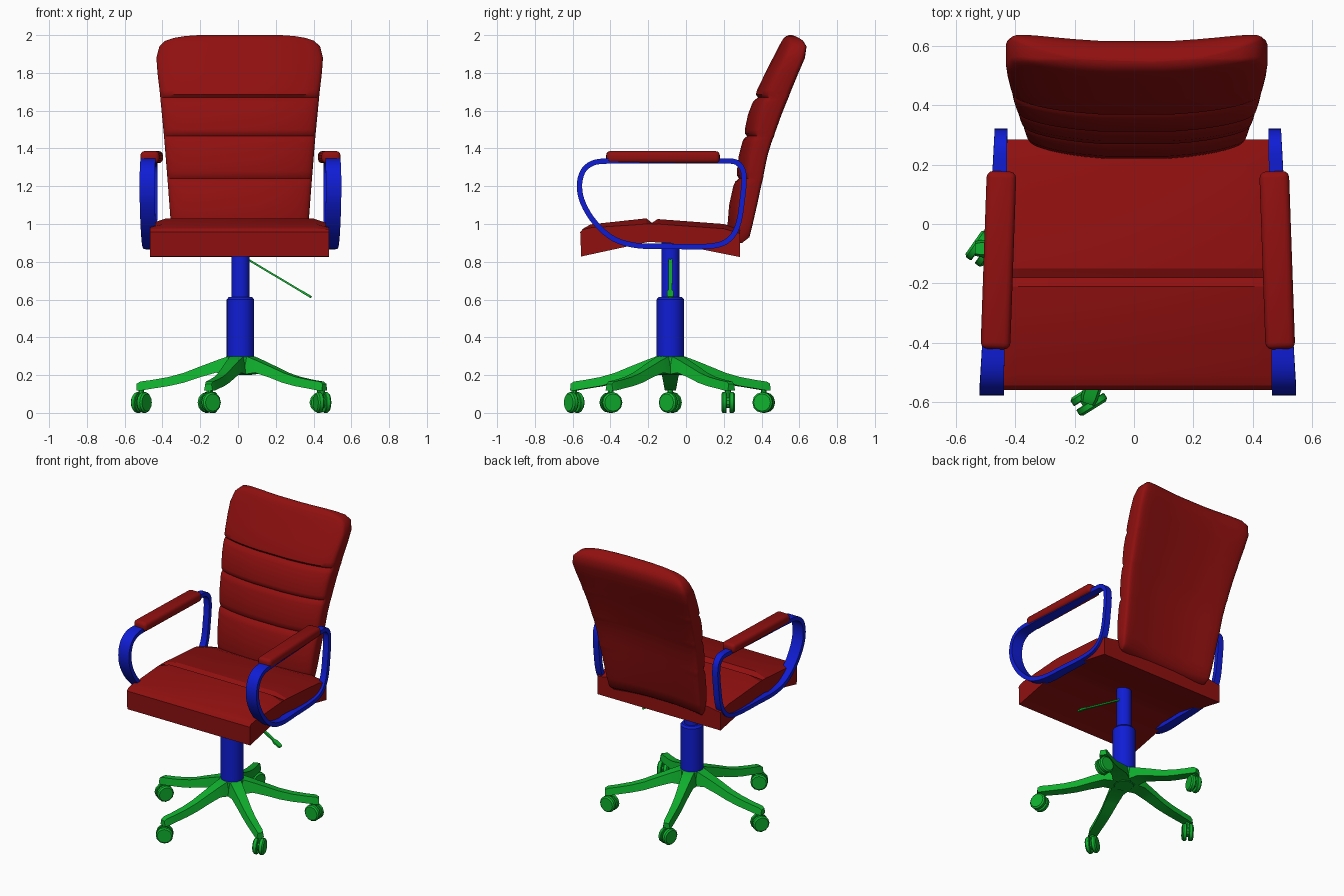
import bpy, bmesh, math
from mathutils import Vector, Matrix

if "Cube" in bpy.data.objects:
    bpy.data.objects.remove(bpy.data.objects["Cube"])

CX, CY = 0.013, -0.083   # axis of the column and star base


def material(name, col):
    m = bpy.data.materials.new(name)
    m.diffuse_color = (*col, 1)
    m.use_nodes = True
    m.node_tree.nodes["Principled BSDF"].inputs["Base Color"].default_value = m.diffuse_color
    return m


RED = material("red_upholstery", (0.28, 0.005, 0.005))
BLUE = material("blue_frame", (0.005, 0.012, 0.66))
GREEN = material("green_base", (0.005, 0.44, 0.027))


def finish(bm, name, mat, angle=None):
    bmesh.ops.recalc_face_normals(bm, faces=bm.faces)
    me = bpy.data.meshes.new(name)
    bm.to_mesh(me)
    bm.free()
    ob = bpy.data.objects.new(name, me)
    bpy.context.collection.objects.link(ob)
    me.materials.append(mat)
    if angle:
        bpy.ops.object.select_all(action='DESELECT')
        ob.select_set(True)
        bpy.context.view_layer.objects.active = ob
        bpy.ops.object.shade_smooth_by_angle(angle=math.radians(angle))
    return ob


def add_loft(bm, rings, closed=False):
    vs = [[bm.verts.new(p) for p in r] for r in rings]
    n = len(vs[0])
    for i in range(len(vs) if closed else len(vs) - 1):
        a, b = vs[i], vs[(i + 1) % len(vs)]
        for j in range(n):
            k = (j + 1) % n
            bm.faces.new((a[j], a[k], b[k], b[j]))
    if not closed:
        bm.faces.new(vs[0])
        bm.faces.new(vs[-1])


def lathe(profile, sides, mtx):
    return [[mtx @ Vector((r * math.cos(2 * math.pi * k / sides),
                           r * math.sin(2 * math.pi * k / sides), z))
             for k in range(sides)] for r, z in profile]


def interp(table, z):
    for (z0, v0), (z1, v1) in zip(table, table[1:]):
        if z <= z1:
            return v0 + (v1 - v0) * max(0, (z - z0) / (z1 - z0))
    return table[-1][1]


# Seat: two padded panels with a crease, lofted across x; panels taper to the back
top = [(-.56, .957, .957), (-.545, .972, .975), (-.505, .98, .998), (-.21, 1.0, 1.03),
       (-.18, 1.0, 1.006), (-.15, 1.0, 1.026), (.2, .975, 1.0), (.285, .95, .97)]
under = [(.285, .825), (-.09, .90), (-.2, .905), (-.555, .828)]
rings = []
for side, inner in ((-1, 0), (-1, 1), (1, 1), (1, 0)):
    rings.append([(CX - .005 + side * (.41 - .055 * (p[0] + .5) / .75 if inner else .475),
                   p[0], p[1 + inner]) for p in top] +
                 [(CX - .005 + side * (.38 if inner else .475), y, z) for y, z in under])
bm = bmesh.new()
add_loft(bm, rings)
finish(bm, "seat", RED, 20)

# Backrest: horizontal superellipse sections, bowed forward in the middle
front = [(.90, .25), (.93, .225), (1.0, .217), (1.1, .225), (1.2, .247), (1.225, .258),
         (1.24, .277), (1.255, .268), (1.28, .266), (1.36, .276), (1.43, .294), (1.45, .302),
         (1.465, .320), (1.48, .308), (1.50, .308), (1.58, .325), (1.64, .348), (1.655, .358),
         (1.67, .378), (1.685, .366), (1.71, .373), (1.80, .417), (1.88, .457), (1.94, .488),
         (1.97, .505), (1.985, .516), (1.995, .53), (2.0, .545)]
back = [(.90, .30), (.915, .345), (1.05, .383), (1.39, .455), (1.6, .533), (1.85, .635),
        (1.90, .652), (1.94, .654), (1.97, .638), (1.985, .62), (1.995, .605), (2.0, .59)]
width = [(.90, .34), (.93, .355), (1.0, .365), (1.2, .38), (1.45, .40), (1.7, .424), (1.86, .443),
         (1.90, .44), (1.94, .426), (1.97, .395), (1.985, .35), (1.995, .29), (2.0, .22)]
rings = []
for z, f in front:
    b, w = interp(back, z) - .04, interp(width, z)
    ring = []
    for k in range(40):
        a = 2 * math.pi * (k + .5) / 40
        c, s = math.cos(a), math.sin(a)
        t = math.copysign(abs(c) ** .5, c)
        d = math.copysign(abs(s) ** .3, s)
        x = w * t
        ring.append((CX - .004 + x, (f + b) / 2 + (b - f) / 2 * d + .04 * min(1, (x / .42) ** 2
                     if z > 1.86 else t * t), z))
    rings.append(ring)
bm = bmesh.new()
add_loft(bm, rings)
finish(bm, "backrest", RED, 50)

# Armrests: closed ribbon loops with a pad, mirrored left and right
path = [(-.42, 1.333), (-.1, 1.333), (.2, 1.333), (.27, 1.325), (.305, 1.27), (.297, 1.12),
        (.27, .98), (.215, .908), (.12, .882), (-.1, .882), (-.26, .886), (-.38, .92),
        (-.48, 1.005), (-.545, 1.11), (-.564, 1.2), (-.545, 1.28), (-.495, 1.322)]
pts = [Vector(p) for p in path]
n = len(pts)
curve = []
for i in range(n):
    p0, p1, p2, p3 = (pts[(i + k) % n] for k in (-1, 0, 1, 2))
    l = (p2 - p1).length     # tangents limited by the segment length
    m1 = (p2 - p0).normalized() * l
    m2 = (p3 - p1).normalized() * l
    for t in (0, .25, .5, .75):
        curve.append(p1 * (2*t**3 - 3*t*t + 1) + m1 * (t**3 - 2*t*t + t)
                     + p2 * (3*t*t - 2*t**3) + m2 * (t**3 - t*t))
for side, label in ((-1, "left"), (1, "right")):
    rings = []
    for i, p in enumerate(curve):
        d = (curve[(i + 1) % len(curve)] - curve[i - 1]).normalized()
        nrm = Vector((-d.y, d.x)) * .014
        f = (.32 - p.x) / .9                 # 0 at the back, 1 at the front
        xi, xo = .44 + .012 * f, .482 + .053 * f
        a, b = p + nrm, p - nrm
        rings.append([(CX + side * x, q.x, q.y) for x, q in
                      ((xi, a), (xo, a), (xo, b), (xi, b))])
    bm = bmesh.new()
    add_loft(bm, rings, closed=True)
    finish(bm, "arm_frame_" + label, BLUE, 35)

    bm = bmesh.new()
    bmesh.ops.create_cube(bm, size=1, matrix=(
        Matrix.Translation((CX + side * .47, -.122, 1.354))
        @ Matrix.Rotation(side * .035, 4, 'Z') @ Matrix.Diagonal((.1, .6, .064, 1))))
    bmesh.ops.bevel(bm, geom=bm.edges[:], offset=.022, segments=3, profile=.5,
                    affect='EDGES')
    finish(bm, "arm_pad_" + label, RED, 40)

# Gas-lift column
axis = Matrix.Translation((CX, CY, 0))
bm = bmesh.new()
add_loft(bm, lathe([(.073, .29), (.073, .6), (.062, .613), (.048, .613), (.048, .92)], 24, axis))
finish(bm, "column", BLUE, 35)

# Height lever with paddle end
lever = Matrix.Translation((CX + .035, CY, .815)) @ Matrix.Rotation(math.radians(30.8), 4, 'Y')
bm = bmesh.new()
add_loft(bm, [[lever @ Vector((x, s * w, u * h)) for s, u in ((-1, -1), (1, -1), (1, 1), (-1, 1))]
              for x, w, h in ((-.03, .011, .005), (.33, .01, .005), (.345, .018, .006),
                              (.385, .018, .006), (.397, .01, .005))])
finish(bm, "height_lever", GREEN)

# Star base: curved tapering legs joined at a hub
leg = [(0, .302, .20, .055), (.07, .298, .205, .053), (.13, .277, .213, .048),
       (.22, .243, .187, .042), (.30, .212, .16, .037), (.38, .19, .142, .034),
       (.47, .174, .128, .031), (.53, .166, .118, .029), (.55, .154, .118, .024)]
spin = [math.radians(36 + 72 * i) for i in range(5)]
bm = bmesh.new()
for a in spin:
    m = axis @ Matrix.Rotation(a, 4, 'Z')
    add_loft(bm, [[m @ Vector((r, s * w, z)) for s, z in
                   ((-1, zb), (1, zb), (.7, zt), (-.7, zt))] for r, zt, zb, w in leg])
add_loft(bm, lathe([(.06, .2), (.078, .22), (.078, .295), (.07, .302)], 20, axis))
finish(bm, "star_base", GREEN, 30)

# Twin-wheel casters, each swivelled its own way
casters = [(.52, 90), (.52, 165), (.525, 145), (.535, 122), (.535, 18)]
for i, (a, (reach, swivel)) in enumerate(zip(spin, casters)):
    m = axis @ Matrix.Rotation(a, 4, 'Z') @ Matrix.Translation((reach, 0, 0)) \
        @ Matrix.Rotation(math.radians(swivel) - a, 4, 'Z')
    bm = bmesh.new()
    add_loft(bm, lathe([(.015, .05), (.015, .135)], 8, m))
    w = m @ Matrix.Translation((0, 0, .055)) @ Matrix.Rotation(math.pi / 2, 4, 'Y')
    for s in (-1, 1):
        add_loft(bm, lathe([(.052, s * .007), (.055, s * .01), (.055, s * .028),
                            (.046, s * .036)], 12, w))
    add_loft(bm, lathe([(.03, -.012), (.03, .012)], 10, w))
    finish(bm, f"caster_{i + 1}", GREEN, 35)
